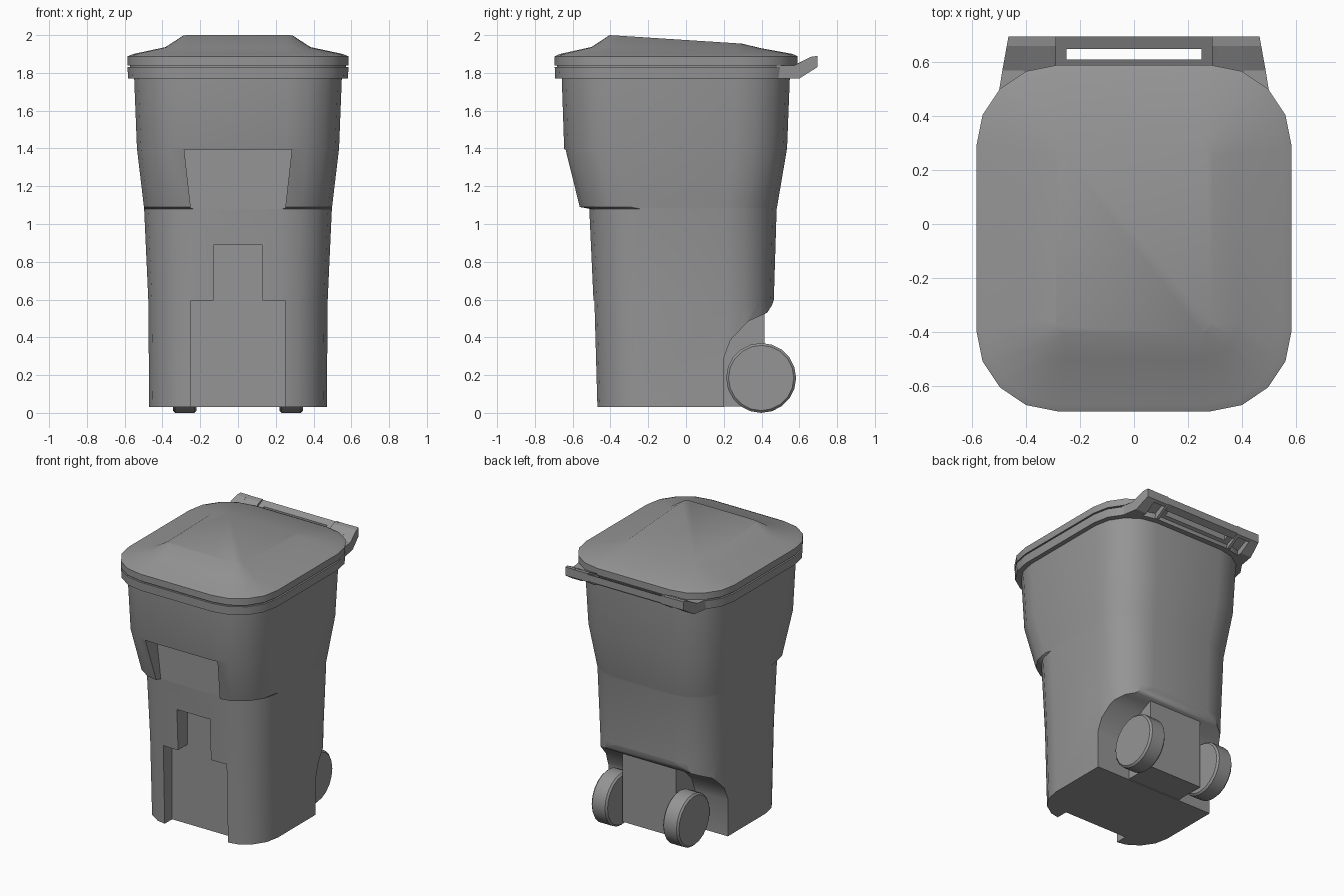
import bpy, bmesh, math

if "Cube" in bpy.data.objects:
    bpy.data.objects.remove(bpy.data.objects["Cube"])

grey = bpy.data.materials.new("bin_grey")
grey.use_nodes = True
COLOUR = (0.3, 0.3, 0.3, 1)
grey.diffuse_color = COLOUR
grey.node_tree.nodes["Principled BSDF"].inputs["Base Color"].default_value = COLOUR


def finish(name, bm):
    bmesh.ops.recalc_face_normals(bm, faces=bm.faces)
    mesh = bpy.data.meshes.new(name)
    bm.to_mesh(mesh)
    bm.free()
    mesh.materials.append(grey)
    ob = bpy.data.objects.new(name, mesh)
    bpy.context.collection.objects.link(ob)
    return ob


def activate(ob):
    bpy.ops.object.select_all(action='DESELECT')
    ob.select_set(True)
    bpy.context.view_layer.objects.active = ob


def smooth(ob, angle=30):
    activate(ob)
    bpy.ops.object.shade_smooth_by_angle(angle=math.radians(angle))


def ring(half, front, back, r, z_front, z_back=None, segs=4):
    """Rounded rectangle whose height may slope from front to back."""
    z_back = z_front if z_back is None else z_back
    corners = [(half - r, back - r), (r - half, back - r),
               (r - half, front + r), (half - r, front + r)]
    pts = []
    for q, (cx, cy) in enumerate(corners):
        for i in range(segs + 1):
            a = math.pi / 2 * (q + i / segs)
            y = cy + r * math.sin(a)
            t = (y - front) / (back - front)
            pts.append((cx + r * math.cos(a), y, z_front + (z_back - z_front) * t))
    return pts


def loft(name, rings):
    bm = bmesh.new()
    loops = [[bm.verts.new(p) for p in r] for r in rings]
    n = len(loops[0])
    for a, b in zip(loops, loops[1:]):
        for i in range(n):
            j = (i + 1) % n
            bm.faces.new((a[i], a[j], b[j], b[i]))
    bm.faces.new(loops[0])
    bm.faces.new(loops[-1])
    return finish(name, bm)


def prism(name, profile, axis, lo, hi):
    """Extrude a profile along x (y, z points) or y (x, z points).
    An end may be a function of the profile point, for slanted ends."""
    bm = bmesh.new()
    ends = []
    for end in (lo, hi):
        loop = []
        for u, z in profile:
            d = end(u) if callable(end) else end
            loop.append(bm.verts.new((d, u, z) if axis == 'x' else (u, d, z)))
        ends.append(loop)
        bm.faces.new(loop)
    n = len(profile)
    for i in range(n):
        j = (i + 1) % n
        bm.faces.new((ends[0][i], ends[0][j], ends[1][j], ends[1][i]))
    return finish(name, bm)


def box(name, x, y, z):
    return prism(name, [(y[0], z[0]), (y[1], z[0]), (y[1], z[1]), (y[0], z[1])], 'x', *x)


def cut(ob, cutter):
    cutter.hide_render = True
    mod = ob.modifiers.new("cut", 'BOOLEAN')
    mod.operation, mod.solver, mod.object = 'DIFFERENCE', 'EXACT', cutter
    activate(ob)
    bpy.ops.object.modifier_apply(modifier=mod.name)
    bpy.data.objects.remove(cutter)


# Tapered body with an overhanging upper front
body = loft("body", [
    ring(0.47, -0.475, 0.45, 0.25, 0.03),
    ring(0.475, -0.49, 0.465, 0.25, 0.6),
    ring(0.497, -0.512, 0.48, 0.27, 1.08),
    ring(0.498, -0.567, 0.482, 0.27, 1.09),
    ring(0.535, -0.645, 0.535, 0.28, 1.4),
    ring(0.55, -0.658, 0.55, 0.28, 1.78)])

# Gap in the overhang
cut(body, prism("overhang_cutter", [(-0.245, 1.04), (0.245, 1.04), (0.285, 1.395), (-0.285, 1.395)],
                'y', -0.9, -0.514))

# Stepped recess low on the front
half_step = [(0.25, -0.1), (0.25, 0.595), (0.13, 0.595), (0.13, 0.89)]
cut(body, prism("recess_cutter", half_step + [(-x, z) for x, z in reversed(half_step)],
                'y', -0.9, -0.385))

# Scoop behind for the wheels
cut(body, prism("scoop_cutter", [(0.2, -0.1), (0.2, 0.29), (0.235, 0.385), (0.33, 0.485),
                                 (0.43, 0.53), (0.455, 0.57), (0.48, 0.64), (0.8, 0.64),
                                 (0.8, -0.1)], 'x', -0.8, 0.8))
smooth(body, 35)

# Rim and domed lid
rim = loft("rim", [ring(0.582, -0.693, 0.588, 0.3, 1.77), ring(0.585, -0.695, 0.59, 0.3, 1.83)])
lid = loft("lid", [
    ring(0.572, -0.682, 0.577, 0.29, 1.82),
    ring(0.572, -0.682, 0.577, 0.29, 1.838),
    ring(0.585, -0.695, 0.59, 0.3, 1.84),
    ring(0.585, -0.695, 0.59, 0.3, 1.888),
    ring(0.555, -0.668, 0.565, 0.28, 1.9),
    ring(0.385, -0.5, 0.4, 0.13, 1.937, 1.93),
    ring(0.29, -0.405, 0.295, 0.04, 2.0, 1.955)])
smooth(rim)
smooth(lid, 40)

# Wheel housing
box("wheel_housing", (-0.21, 0.21), (0.15, 0.415), (0.035, 0.56))

# Handle: slanted bars around a grip slot
def bar(name, y0, y1, x0, x1, thick=0.04):
    top = lambda y: 1.885 - 0.45 * (0.695 - y)
    prism(name, [(y0, top(y0) - thick), (y1, top(y1) - thick), (y1, top(y1)), (y0, top(y0))],
          'x', x0, x1)


bar("handle_grip", 0.65, 0.695, -0.3, 0.3, 0.05)
bar("handle_inner_bar", 0.57, 0.61, -0.3, 0.3)

arm = [(0.48, 1.77), (0.6, 1.77), (0.695, 1.83), (0.695, 1.89), (0.66, 1.885),
       (0.57, 1.838), (0.48, 1.838)]
for side, s in (("left", 1), ("right", -1)):
    bar(side + "_grip_end", 0.605, 0.655, s * 0.25, s * 0.3)
    # Hollow arm: outer fin, inner wall, top and back plates
    prism(side + "_handle_fin", arm, 'x', s * 0.4,
          lambda y: s * (0.503 - 0.18 * max(0, y - 0.49)))
    prism(side + "_handle_wall", arm, 'x', s * 0.29, s * 0.31)
    prism(side + "_handle_plate", [(0.54, 1.79), (0.67, 1.85), (0.675, 1.82), (0.695, 1.83),
                                   (0.695, 1.889), (0.66, 1.884), (0.54, 1.825)],
          'x', s * 0.3, s * 0.41)

    # Wheel with a chamfered rim
    bm = bmesh.new()
    bmesh.ops.create_cone(bm, cap_ends=True, segments=20, radius1=0.185, radius2=0.185, depth=0.125)
    caps = [e for e in bm.edges if abs(e.verts[0].co.z - e.verts[1].co.z) < 0.001]
    bmesh.ops.bevel(bm, geom=caps, offset=0.012, segments=1, affect='EDGES')
    wheel = finish(side + "_wheel", bm)
    wheel.rotation_euler = (0, math.pi / 2, 0)
    wheel.location = (s * 0.282, 0.398, 0.185)
    smooth(wheel)
